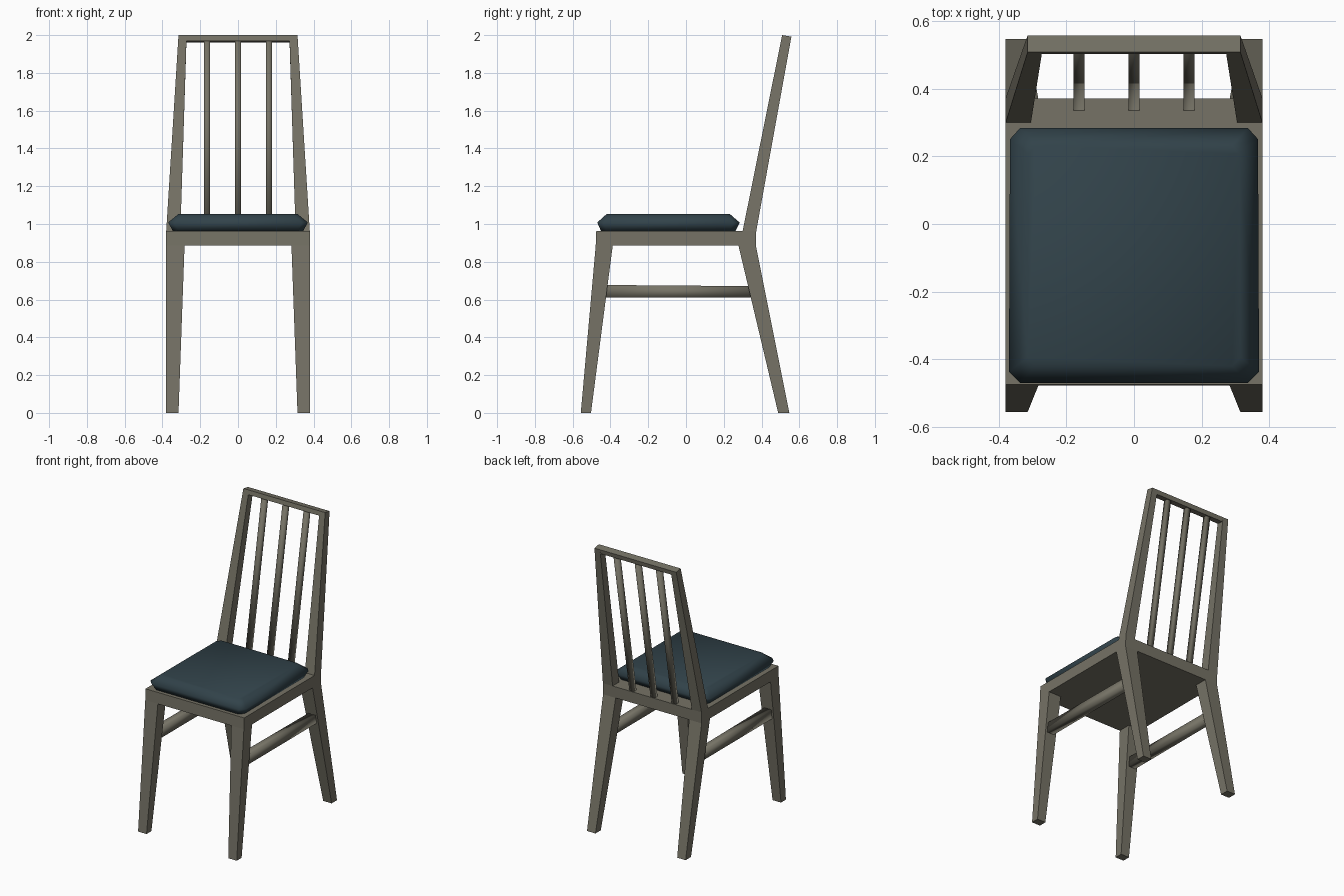
import bpy

if "Cube" in bpy.data.objects:
    bpy.data.objects.remove(bpy.data.objects["Cube"])


def material(name, color):
    m = bpy.data.materials.new(name)
    m.diffuse_color = (*color, 1.0)
    m.use_nodes = True
    m.node_tree.nodes["Principled BSDF"].inputs["Base Color"].default_value = m.diffuse_color
    return m


WOOD = material("grey brown wood", (0.18, 0.17, 0.132))
FABRIC = material("dark blue fabric", (0.031, 0.055, 0.068))


def loft(name, rings, mat, smooth=False):
    """Skin a stack of equal-length rings and cap both ends."""
    n = len(rings[0])
    verts = [p for r in rings for p in r]
    faces = [tuple(reversed(range(n))), tuple(range(len(verts) - n, len(verts)))]
    for k in range(len(rings) - 1):
        for i in range(n):
            j = (i + 1) % n
            faces.append((k * n + i, k * n + j, (k + 1) * n + j, (k + 1) * n + i))
    me = bpy.data.meshes.new(name)
    me.from_pydata(verts, [], faces)
    me.materials.append(mat)
    me.polygons.foreach_set("use_smooth", [smooth] * len(me.polygons))
    ob = bpy.data.objects.new(name, me)
    bpy.context.collection.objects.link(ob)
    return ob


def rect(x0, x1, y0, y1, z, dz=0.0):
    """Horizontal rectangle; dz lowers or raises its rear edge."""
    return [(x0, y0, z), (x1, y0, z), (x1, y1, z + dz), (x0, y1, z + dz)]


def mirror(ob):
    mod = ob.modifiers.new("mirror", "MIRROR")
    mod.use_axis[0] = True


# Seat frame
loft("seat_frame", [rect(-0.38, 0.38, -0.478, 0.37, 0.885),
                    rect(-0.38, 0.38, -0.475, 0.372, 0.963)], WOOD)

# Tapered legs
mirror(loft("front_leg", [rect(0.315, 0.38, -0.557, -0.503, 0),
                          rect(0.283, 0.38, -0.478, -0.388, 0.885)], WOOD))
mirror(loft("back_leg", [rect(0.315, 0.38, 0.488, 0.547, 0),
                         rect(0.283, 0.38, 0.278, 0.37, 0.885)], WOOD))

# Back uprights and top rail
mirror(loft("back_upright", [rect(0.305, 0.38, 0.30, 0.372, 0.963),
                             rect(0.272, 0.315, 0.509, 0.558, 2.0, -0.008)], WOOD))
loft("top_rail", [rect(-0.275, 0.275, 0.503, 0.552, 1.97, -0.008),
                  rect(-0.275, 0.275, 0.509, 0.558, 2.0, -0.008)], WOOD)

# Back slats
for i, x in enumerate((-0.163, 0.0, 0.163)):
    loft(f"back_slat_{i + 1}", [rect(x - 0.016, x + 0.016, 0.335, 0.367, 0.96),
                                rect(x - 0.016, x + 0.016, 0.512, 0.544, 1.97)],
         WOOD, True)

# Side stretchers, run from front leg to back leg
rings = [[(0.312, y, z0), (0.312, y, z1), (0.366, y, z1), (0.366, y, z0)]
         for y, z0, z1 in ((-0.425, 0.61, 0.677), (0.35, 0.61, 0.671))]
mirror(loft("side_stretcher", [r[::-1] for r in rings], WOOD, True))


# Cushion with cut corners, bulging at mid height
def cushion_ring(x, y0, y1, c, z):
    return [(-x + c, y0, z), (x - c, y0, z), (x, y0 + c, z), (x - 0.003, y1 - c, z),
            (x - c, y1, z), (-x + c, y1, z), (-x + 0.003, y1 - c, z), (-x, y0 + c, z)]


loft("cushion", [cushion_ring(0.345, -0.45, 0.262, 0.03, 0.963),
                 cushion_ring(0.37, -0.47, 0.284, 0.033, 1.008),
                 cushion_ring(0.315, -0.42, 0.232, 0.025, 1.053)], FABRIC, True)
